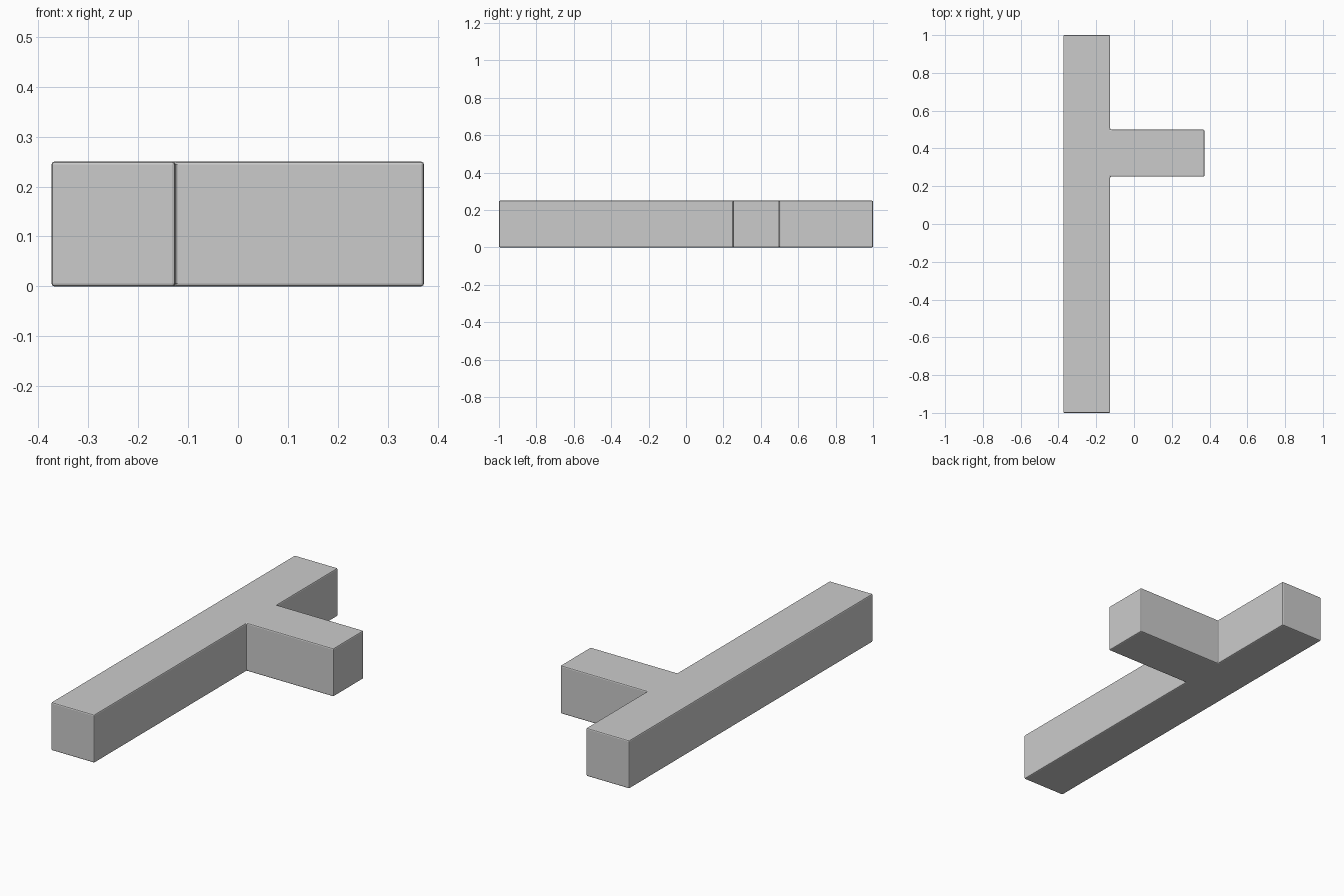
import bpy, bmesh

if "Cube" in bpy.data.objects:
    bpy.data.objects.remove(bpy.data.objects["Cube"])

# T-shaped outline: long bar with a side branch
HEIGHT = 0.25
outline = [(-0.374, -1), (-0.126, -1), (-0.126, 0.251), (0.373, 0.251),
           (0.373, 0.499), (-0.126, 0.499), (-0.126, 1), (-0.374, 1)]

bm = bmesh.new()
base = bm.faces.new([bm.verts.new((x, y, 0)) for x, y in outline])
grown = bmesh.ops.extrude_face_region(bm, geom=[base])
top = [v for v in grown["geom"] if isinstance(v, bmesh.types.BMVert)]
bmesh.ops.translate(bm, verts=top, vec=(0, 0, HEIGHT))
bmesh.ops.recalc_face_normals(bm, faces=bm.faces)

mesh = bpy.data.meshes.new("branched_beam")
bm.to_mesh(mesh)
bm.free()
beam = bpy.data.objects.new("branched_beam", mesh)
bpy.context.collection.objects.link(beam)

# Fine softened edges
bevel = beam.modifiers.new("soft_edges", 'BEVEL')
bevel.width = 0.006
bevel.segments = 2
bevel.limit_method = 'ANGLE'
